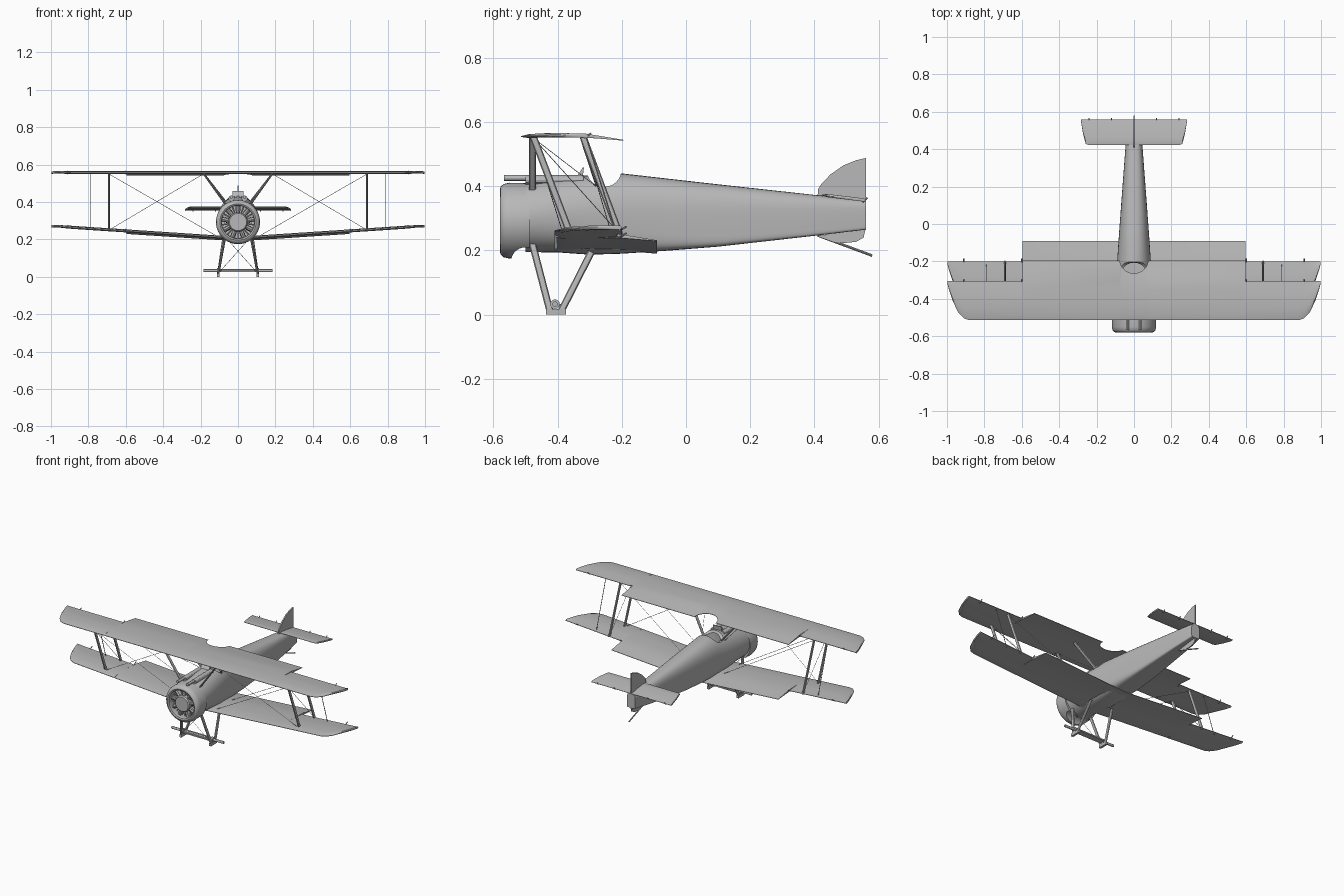
import bpy, bmesh, math
from mathutils import Vector, Matrix

if "Cube" in bpy.data.objects:
    bpy.data.objects.remove(bpy.data.objects["Cube"], do_unlink=True)

GREY = (0.48, 0.48, 0.48, 1)
mat = bpy.data.materials.new("plain grey")
mat.use_nodes = True
mat.diffuse_color = GREY
mat.node_tree.nodes["Principled BSDF"].inputs["Base Color"].default_value = GREY
parts = []


def finish(bm, name):
    bmesh.ops.recalc_face_normals(bm, faces=bm.faces)
    me = bpy.data.meshes.new(name)
    bm.to_mesh(me)
    bm.free()
    me.materials.append(mat)
    ob = bpy.data.objects.new(name, me)
    bpy.context.collection.objects.link(ob)
    parts.append(ob)
    return ob


def loft(name, rings, closed=False):
    """Skin rings of points; cap the ends, or join last to first."""
    bm = bmesh.new()
    vs = [[bm.verts.new(p) for p in r] for r in rings]
    n = len(vs[0])
    pairs = list(zip(vs, vs[1:])) + ([(vs[-1], vs[0])] if closed else [])
    for a, b in pairs:
        for i in range(n):
            j = (i + 1) % n
            bm.faces.new((a[i], a[j], b[j], b[i]))
    if not closed:
        bm.faces.new(vs[0])
        bm.faces.new(vs[-1])
    return finish(bm, name)


def bar(name, a, b, wx, wy=None, sides=8):
    """Strut from a to b with an elliptical section (half widths wx, wy)."""
    a, b = Vector(a), Vector(b)
    d = (b - a).normalized()
    ref = Vector((0, 1, 0)) if abs(d.y) < 0.8 else Vector((0, 0, 1))
    v = (ref - d * ref.dot(d)).normalized()
    u = d.cross(v)
    t = [2 * math.pi * i / sides for i in range(sides)]
    off = [u * wx * math.cos(k) + v * (wy or wx) * math.sin(k) for k in t]
    return loft(name, [[p + o for o in off] for p in (a, b)])


def box(name, centre, size, rot=None):
    bm = bmesh.new()
    m = Matrix.Translation(centre) @ (rot or Matrix()) @ Matrix.Diagonal((*size, 1))
    bmesh.ops.create_cube(bm, size=1, matrix=m)
    return finish(bm, name)


def plate(name, outline, half):
    """Flat upright plate from a (y, z) outline."""
    return loft(name, [[(s * half, y, z) for y, z in outline] for s in (-1, 1)])


def lathe(name, profile, cz, sides=40, closed=True):
    """Turn a (y, radius) profile about the nose axis."""
    ts = [2 * math.pi * i / sides for i in range(sides)]
    return loft(name, [[(r * math.cos(t), y, cz + r * math.sin(t)) for t in ts]
                       for y, r in profile], closed)


def cut(ob, cutter):
    mod = ob.modifiers.new("cut", "BOOLEAN")
    mod.operation, mod.object, mod.solver = "DIFFERENCE", cutter, "EXACT"
    bpy.context.view_layer.objects.active = ob
    bpy.ops.object.modifier_apply(modifier="cut")
    parts.remove(cutter)
    bpy.data.objects.remove(cutter, do_unlink=True)


def wing(name, stations, height, thick):
    """Mirrored wing; stations run from centre to tip as (x, lead, trail)."""
    us = [0, .03, .12, .3, .5, .65, .8, 1]
    rings = []
    full = [(-x, l, t) for x, l, t in reversed(stations) if x > 0] + stations
    for x, l, t in full:
        ys = [l + (t - l) * u for u in us]
        hs = [thick * (.2 + .8 * min(1, u * 8, (1 - u) * 2.5)) / 2 for u in us]
        top = [(x, y, height(x, y) + h) for y, h in zip(ys, hs)]
        low = [(x, y, height(x, y) - h) for y, h in zip(ys, hs)]
        rings.append(top + low[::-1])
    return loft(name, rings)


def camber(d):
    """Height of the mean line at distance d behind the leading edge."""
    knots = [(-1, 0), (0, 0), (.1, .005), (.21, .002), (.33, -.013), (2, -.013)]
    for (a, p), (b, q) in zip(knots, knots[1:]):
        if d <= b:
            return p + (q - p) * (d - a) / (b - a)


def plan(lead, scoop):
    """Wing planform: wide inner panel, narrow outer panel, rounded tip."""
    inner, outer = lead + .32, lead + .21
    st = [(0, lead, inner)]
    if scoop:
        st = [(.075 * math.sin(k * math.pi / 16), lead,
               inner - .07 * math.cos(k * math.pi / 16)) for k in range(9)]
    st += [(.595, lead, inner), (.596, lead, outer), (.88, lead, outer)]
    return st + [(x, lead + d, outer) for x, d in
                 ((.91, .01), (.94, .04), (.97, .105), (.99, .165), (.998, .198))]


# Wings
UP, LOW = -.514, -.41
wing("upper_wing", plan(UP, True), lambda x, y: .555 + camber(y - UP), .013)
wing("lower_wing", plan(LOW, False),
     lambda x, y: .203 + .066 * abs(x) + camber(y - LOW), .013)

# Fuselage: y, half width, bottom, top, squareness of lower and upper halves
sections = [(-.5, .113, .195, .41, 2, 2), (-.4, .11, .194, .428, 2.2, 2),
            (-.3, .1, .187, .434, 3, 2.1), (-.2, .09, .19, .44, 4, 2.2),
            (-.05, .08, .2, .423, 6, 2.4), (.1, .069, .212, .406, 9, 2.6),
            (.42, .045, .248, .371, 12, 3), (.56, .03, .265, .355, 12, 4)]


def section(y, w, lo, hi, nl, nu):
    ring = []
    for i in range(36):
        t = 2 * math.pi * i / 36
        c, s = math.cos(t), math.sin(t)
        e = 2 / (nu if s > 0 else nl)
        ring.append((math.copysign(w * abs(c) ** e, c), y,
                     (lo + hi) / 2 + math.copysign((hi - lo) / 2 * abs(s) ** e, s)))
    return ring


fuselage = loft("fuselage", [section(*s) for s in sections])
cut(fuselage, bar("saddle_cutter", (-.2, -.255, .452), (.2, -.255, .452), .054, sides=32))
cut(fuselage, bar("seat_cutter", (0, -.253, .3), (0, -.253, .5), .06, .046, sides=32))
plate("windscreen", [(-.34, .43), (-.322, .458), (-.318, .458), (-.322, .425)], .03)

# Cowl and engine
CZ = .293
cowl = lathe("cowl", [(-.488, .117), (-.55, .118), (-.568, .114), (-.577, .106), (-.58, .097),
                      (-.576, .089), (-.56, .087), (-.488, .087)], CZ)
cut(cowl, bar("vent_cutter", (-.2, -.5, .165), (.2, -.5, .165), .045, sides=32))
lathe("crankcase", [(-.49, .052), (-.565, .052), (-.572, .046)], CZ, 24, False)
for i in range(9):
    t = 2 * math.pi * i / 9
    d = Vector((math.sin(t), 0, math.cos(t)))
    hub = Vector((0, -.54, CZ))
    bar("cylinder", hub + d * .045, hub + d * .086, .012, .02)
    for k in range(3):
        p = hub + d * (.058 + k * .01)
        bar("cooling_fin", p, p + d * .004, .015, .023)
    t += math.pi / 9
    d = Vector((math.sin(t), 0, math.cos(t)))
    bar("pushrod", hub + d * .045, hub + d * .086, .004)

# Tail
wing("tailplane", [(0, .423, .56), (.245, .423, .56), (.258, .428, .56),
                   (.272, .48, .56), (.283, .545, .56)],
     lambda x, y: .373 - .12 * (y - .423), .01)
plate("fin_and_rudder", [(.41, .37), (.411, .39), (.42, .405), (.45, .437), (.49, .465),
                         (.53, .481), (.56, .488), (.56, .35)], .004)
plate("lower_rudder", [(.41, .245), (.46, .228), (.49, .223), (.53, .227), (.553, .24),
                       (.56, .27)], .004)
bar("tail_skid", (0, .41, .247), (0, .58, .184), .004)

# Undercarriage axle
bar("axle", (-.185, -.408, .033), (.185, -.408, .033), .008, sides=12)
box("spreader_bar", (0, -.405, .03), (.2, .04, .008))

for s in (-1, 1):
    # Wing struts and aileron rods
    bar("front_wing_strut", (s * .69, -.475, .553), (s * .69, -.36, .25), .005, .011)
    bar("rear_wing_strut", (s * .69, -.32, .553), (s * .69, -.205, .245), .005, .011)
    bar("aileron_rod", (s * .79, -.31, .55), (s * .79, -.215, .25), .002)
    bar("front_cabane_strut", (s * .185, -.478, .553), (s * .065, -.478, .385), .005, .011)
    bar("rear_cabane_strut", (s * .185, -.32, .553), (s * .065, -.27, .4), .005, .011)
    # Bracing wires
    bar("landing_wire", (s * .185, -.475, .55), (s * .69, -.37, .25), .0012, sides=4)
    bar("flying_wire", (s * .69, -.475, .55), (s * .1, -.37, .21), .0012, sides=4)
    bar("rear_flying_wire", (s * .69, -.32, .55), (s * .1, -.22, .21), .0012, sides=4)
    bar("stagger_wire", (s * .69, -.475, .55), (s * .69, -.205, .25), .0012, sides=4)
    bar("cabane_wire", (s * .185, -.475, .55), (s * .08, -.28, .4), .0012, sides=4)
    # Undercarriage legs
    bar("front_leg", (s * .065, -.482, .235), (s * .106, -.424, .012), .006, .011)
    bar("rear_leg", (s * .08, -.295, .195), (s * .106, -.388, .012), .006, .011)
    box("foot", (s * .106, -.405, .009), (.014, .062, .018))
    bar("axle_block", (s * .099, -.408, .033), (s * .113, -.408, .033), .015, sides=12)
    bar("leg_wire", (s * .1, -.43, .025), (-s * .07, -.475, .215), .0012, sides=4)
    # Guns
    bar("gun_barrel", (s * .035, -.567, .426), (s * .035, -.48, .426), .009, sides=12)
    bar("gun_body", (s * .035, -.5, .42), (s * .035, -.32, .42), .016, .015, sides=12)
    # Control horns
    for x in (.6, .91):
        bar("lower_horn", (s * x, -.21, .2 + .066 * x), (s * x, -.185, .215 + .066 * x), .003)
        bar("upper_horn", (s * x, -.318, .55), (s * x, -.296, .565), .003)
    for x in (.12, .24):
        bar("elevator_horn", (s * x, .55, .35), (s * x, .565, .365), .003)

# Smooth shading with sharp edges kept
bpy.ops.object.select_all(action="DESELECT")
for ob in parts:
    ob.select_set(True)
bpy.context.view_layer.objects.active = parts[0]
bpy.ops.object.shade_smooth_by_angle(angle=math.radians(30))
